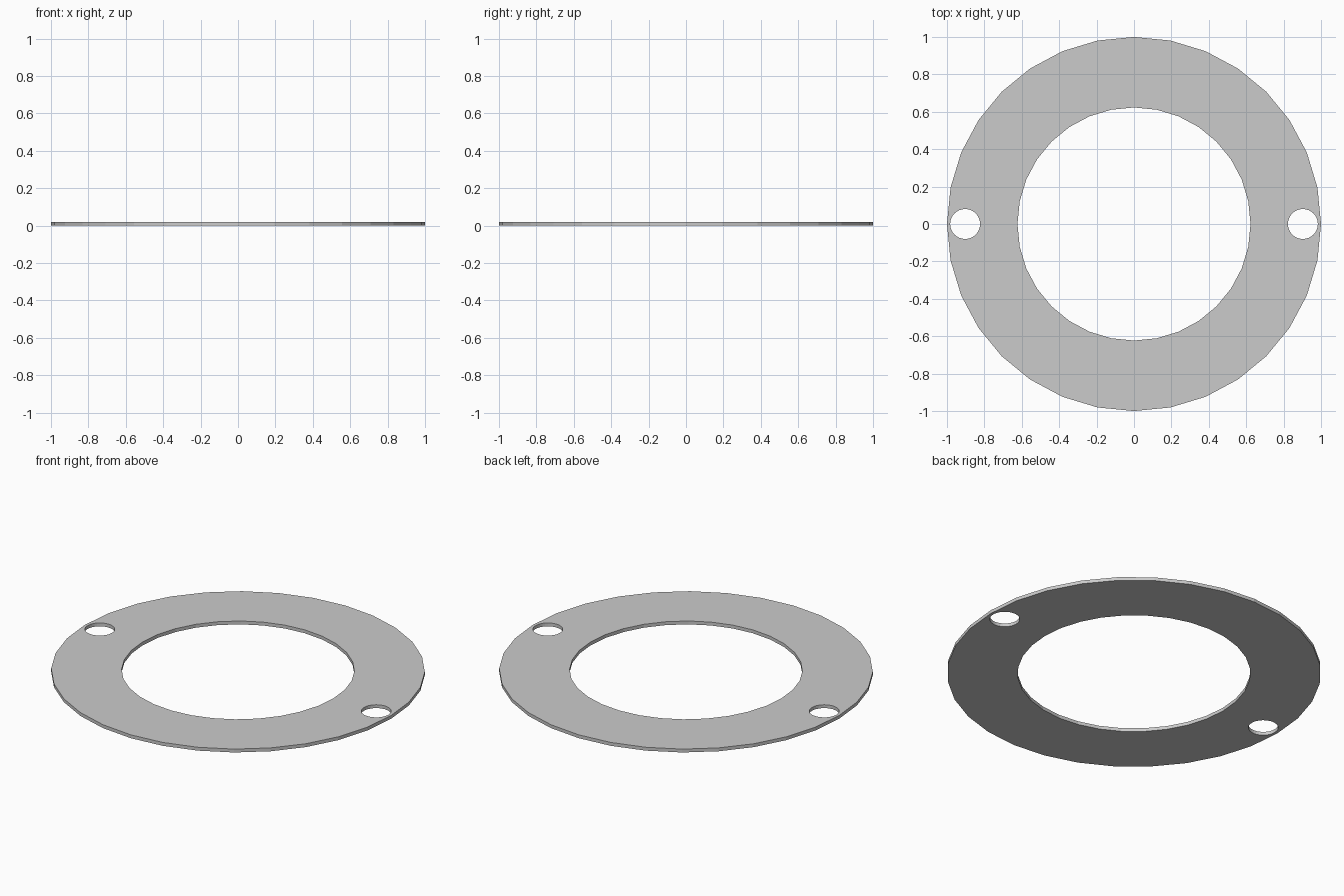
import bpy, bmesh
from math import cos, sin, tau

if "Cube" in bpy.data.objects:
    bpy.data.objects.remove(bpy.data.objects["Cube"])

THICKNESS = 0.02
SIDES = 32


def add_loop(bm, cx, radius):
    """Closed loop of edges around (cx, 0)."""
    vs = [bm.verts.new((cx + radius * cos(tau * i / SIDES),
                        radius * sin(tau * i / SIDES), 0)) for i in range(SIDES)]
    for i in range(SIDES):
        bm.edges.new((vs[i - 1], vs[i]))


bm = bmesh.new()

# Outer rim, central opening and the two bolt holes
add_loop(bm, 0, 1.0)
add_loop(bm, 0, 0.623)
for side in (-1, 1):
    add_loop(bm, side * 0.903, 0.08)

# Flat plate with holes, extruded to thickness
bmesh.ops.triangle_fill(bm, edges=bm.edges[:], use_beauty=True, normal=(0, 0, 1))
ext = bmesh.ops.extrude_face_region(bm, geom=bm.faces[:], use_keep_orig=True)
top = [g for g in ext["geom"] if isinstance(g, bmesh.types.BMVert)]
bmesh.ops.translate(bm, verts=top, vec=(0, 0, THICKNESS))
bmesh.ops.recalc_face_normals(bm, faces=bm.faces[:])

mesh = bpy.data.meshes.new("flange_ring")
bm.to_mesh(mesh)
bm.free()
bpy.context.collection.objects.link(bpy.data.objects.new("flange_ring", mesh))
